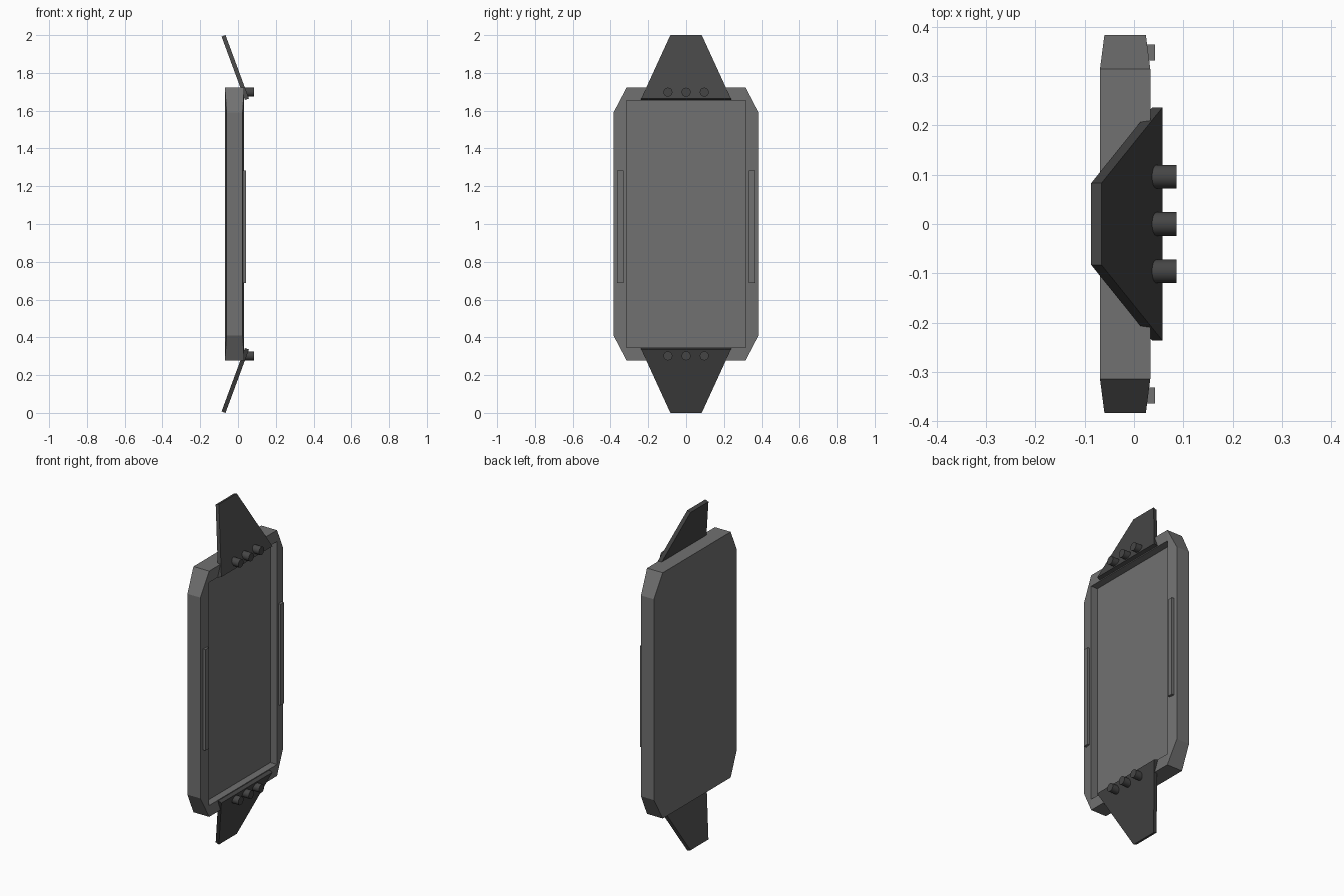
import bpy, bmesh, math

if "Cube" in bpy.data.objects:
    bpy.data.objects.remove(bpy.data.objects["Cube"])

MID = 1.0                      # everything mirrors about this height
HALF_W, IN_W = 0.384, 0.315    # body half width, flat / recess half width
HALF_H, SIDE_H, REC_H = 0.722, 0.59, 0.655


def material(name, v):
    m = bpy.data.materials.new(name)
    m.diffuse_color = (v, v, v, 1)
    m.use_nodes = True
    m.node_tree.nodes["Principled BSDF"].inputs["Base Color"].default_value = m.diffuse_color
    return m


GREY = material("dark_grey", 0.165)
BLACK = material("near_black", 0.06)


def finish(name, bm, mat):
    bmesh.ops.remove_doubles(bm, verts=bm.verts, dist=1e-5)
    bmesh.ops.recalc_face_normals(bm, faces=bm.faces)
    me = bpy.data.meshes.new(name)
    bm.to_mesh(me)
    bm.free()
    me.materials.append(mat)
    ob = bpy.data.objects.new(name, me)
    bpy.context.collection.objects.link(ob)
    return ob


def face(bm, pts):
    return bm.faces.new([bm.verts.new(p) for p in pts])


def prism(name, front, back, mat):
    bm = bmesh.new()
    face(bm, front)
    face(bm, back)
    n = len(front)
    for i in range(n):
        j = (i + 1) % n
        face(bm, [front[i], front[j], back[j], back[i]])
    return finish(name, bm, mat)


# Body: chamfered slab, flanks tapering in thickness, shallow front recess
def body():
    bm = bmesh.new()
    xf, xb, xf2, xb2, floor = 0.033, -0.069, 0.024, -0.06, -0.01

    def P(x, y, z):
        return (x, y, MID + z)

    corners = [(-1, -1), (1, -1), (1, 1), (-1, 1)]
    rim = [P(xf, a * IN_W, b * REC_H) for a, b in corners]
    bed = [P(floor, a * IN_W, b * REC_H) for a, b in corners]
    face(bm, bed)
    for i in range(4):
        j = (i + 1) % 4
        face(bm, [rim[i], rim[j], bed[j], bed[i]])
    face(bm, [P(xb, a * IN_W, b * HALF_H) for a, b in corners])
    for s in (-1, 1):
        # top and bottom: front rim strip and end face
        face(bm, [P(xf, -IN_W, s * HALF_H), P(xf, IN_W, s * HALF_H),
                  P(xf, IN_W, s * REC_H), P(xf, -IN_W, s * REC_H)])
        face(bm, [P(xf, -IN_W, s * HALF_H), P(xf, IN_W, s * HALF_H),
                  P(xb, IN_W, s * HALF_H), P(xb, -IN_W, s * HALF_H)])
        # flanks: front, back and outer side
        yi, yo = s * IN_W, s * HALF_W
        face(bm, [P(xf, yi, -HALF_H), P(xf2, yo, -SIDE_H), P(xf2, yo, SIDE_H),
                  P(xf, yi, HALF_H), P(xf, yi, REC_H), P(xf, yi, -REC_H)])
        face(bm, [P(xb, yi, -HALF_H), P(xb2, yo, -SIDE_H),
                  P(xb2, yo, SIDE_H), P(xb, yi, HALF_H)])
        face(bm, [P(xf2, yo, -SIDE_H), P(xf2, yo, SIDE_H),
                  P(xb2, yo, SIDE_H), P(xb2, yo, -SIDE_H)])
        # corner chamfers
        for t in (-1, 1):
            face(bm, [P(xf, yi, t * HALF_H), P(xf2, yo, t * SIDE_H),
                      P(xb2, yo, t * SIDE_H), P(xb, yi, t * HALF_H)])
    finish("body", bm, GREY)


body()

# Raised strips on the flanks
for s, side in ((-1, "left"), (1, "right")):
    def rect(x):
        return [(x, s * (0.348 + a * 0.016), 0.985 + b * 0.297)
                for a, b in ((-1, -1), (1, -1), (1, 1), (-1, 1))]
    prism("side_strip_" + side, rect(0.043), rect(0.015), GREY)

# Tilted end plates with three round pegs each
for s, end in ((-1, "lower"), (1, "upper")):
    front = [(0.058, -0.237, MID + s * 0.664), (0.058, 0.237, MID + s * 0.664),
             (-0.066, 0.083, MID + s * 1.0), (-0.066, -0.083, MID + s * 1.0)]
    back = [(x - 0.021, y, z - s * 0.0075) for x, y, z in front]
    prism("end_plate_" + end, front, back, BLACK)
    for i in (-1, 0, 1):
        bpy.ops.mesh.primitive_cylinder_add(
            vertices=16, radius=0.024, depth=0.055,
            location=(0.0585, i * 0.096, MID + s * 0.698),
            rotation=(0, math.pi / 2, 0))
        peg = bpy.context.object
        peg.name = f"peg_{end}_{i + 2}"
        peg.data.materials.append(BLACK)
        bpy.ops.object.shade_smooth_by_angle()
